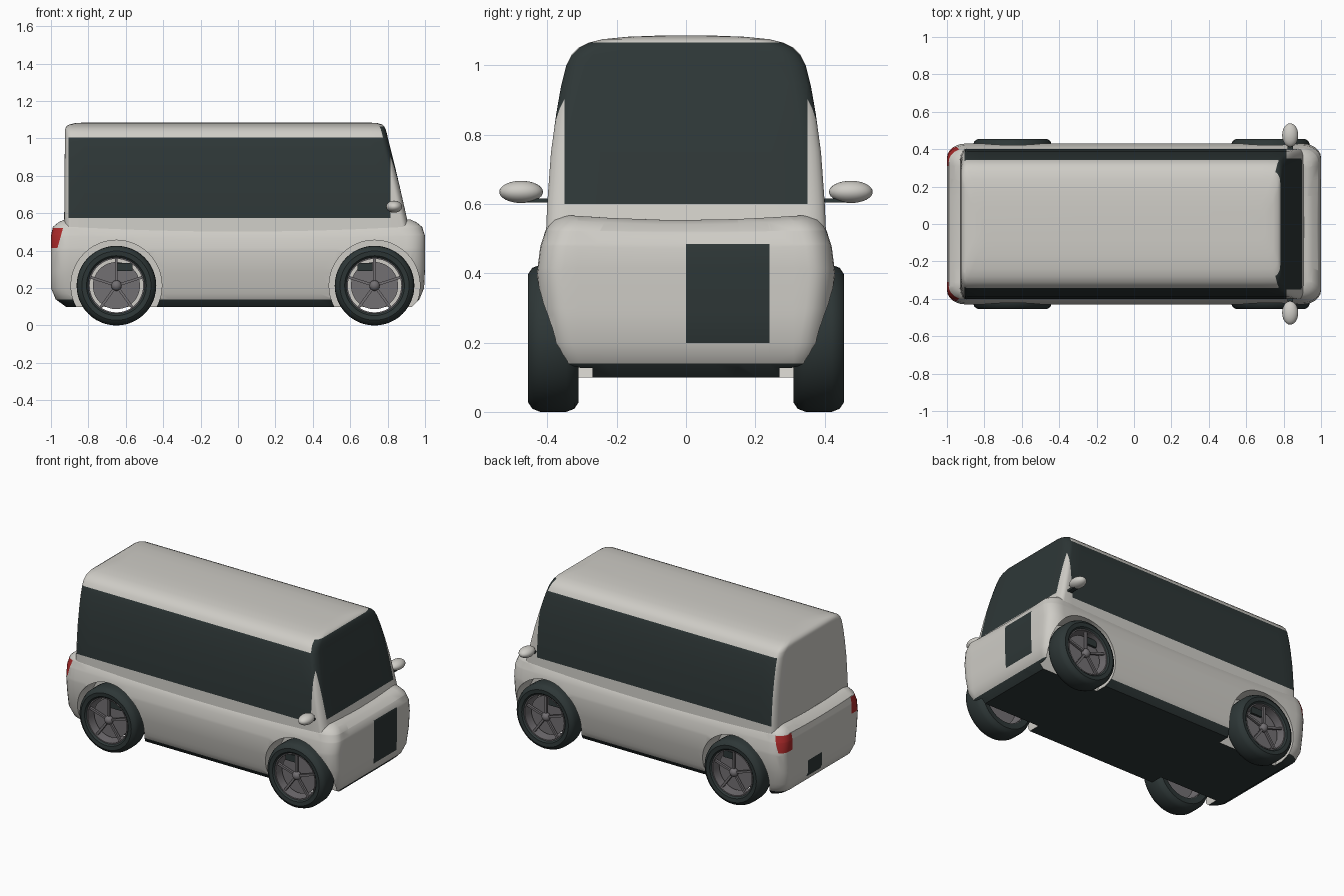
import bpy, bmesh, math
from mathutils import Vector

if "Cube" in bpy.data.objects:
    bpy.data.objects.remove(bpy.data.objects["Cube"])


def material(name, rgb):
    m = bpy.data.materials.new(name)
    m.use_nodes = True
    m.diffuse_color = (*rgb, 1)
    m.node_tree.nodes["Principled BSDF"].inputs["Base Color"].default_value = (*rgb, 1)
    return m


WHITE = material("warm white paint", (0.62, 0.605, 0.565))
DARK = material("dark glass and rubber", (0.027, 0.038, 0.038))
RED = material("tail light red", (0.40, 0.022, 0.022))
GREY = material("wheel grey", (0.17, 0.16, 0.17))


def finish(name, bm, mats, angle=35):
    bmesh.ops.recalc_face_normals(bm, faces=bm.faces)
    mesh = bpy.data.meshes.new(name)
    bm.to_mesh(mesh)
    bm.free()
    for m in mats:
        mesh.materials.append(m)
    ob = bpy.data.objects.new(name, mesh)
    bpy.context.collection.objects.link(ob)
    smooth(ob, angle)
    return ob


def smooth(ob, angle):
    bpy.ops.object.select_all(action="DESELECT")
    ob.select_set(True)
    bpy.context.view_layer.objects.active = ob
    bpy.ops.object.shade_smooth_by_angle(angle=math.radians(angle))


def loft(rings, closed=False):
    """Skin a list of point rings; closed joins the last ring to the first."""
    bm = bmesh.new()
    loops = [[bm.verts.new(p) for p in ring] for ring in rings]
    pairs = list(zip(loops, loops[1:]))
    if closed:
        pairs.append((loops[-1], loops[0]))
    else:
        bm.faces.new(loops[0])
        bm.faces.new(loops[-1])
    for a, b in pairs:
        for i in range(len(a)):
            j = (i + 1) % len(a)
            bm.faces.new((a[i], a[j], b[j], b[i]))
    bmesh.ops.recalc_face_normals(bm, faces=bm.faces)
    return bm


def plan_ring(z, back, front, w, rx, ry, side=24, end=8, corner=6):
    """Rounded rectangle seen from above, evenly divided."""
    pts = []
    corners = [(front, w, 1, 1), (back, w, -1, 1), (back, -w, -1, -1), (front, -w, 1, -1)]
    for k, (x, y, sx, sy) in enumerate(corners):
        cx, cy = x - sx * rx, y - sy * ry
        for i in range(corner + 1):
            a = math.pi / 2 * (k + i / corner)
            pts.append(Vector((cx + rx * math.cos(a), cy + ry * math.sin(a), z)))
        nx, ny, tx, ty = corners[(k + 1) % 4]
        a = math.pi / 2 * (k + 1)
        stop = Vector((nx - tx * rx + rx * math.cos(a), ny - ty * ry + ry * math.sin(a), z))
        n = side if k % 2 == 0 else end
        start = pts[-1].copy()
        pts += [start.lerp(stop, i / n) for i in range(1, n)]
    return pts


def cut(bm, co, no):
    geom = bm.verts[:] + bm.edges[:] + bm.faces[:]
    bmesh.ops.bisect_plane(bm, geom=geom, plane_co=co, plane_no=no, dist=1e-5)


def cut_axis(bm, axis, *values):
    no = Vector((0, 0, 0))
    no[axis] = 1
    for v in values:
        cut(bm, no * v, no)


# Lower body: rounded tub with a dipping shoulder line
hull_levels = [(0.10, -0.92, 0.93, 0.35), (0.14, -0.975, 0.97, 0.385), (0.20, -1, 0.995, 0.403),
               (0.30, -1, 1, 0.42), (0.40, -1, 1, 0.43), (0.48, -1, 1, 0.42),
               (0.53, -0.99, 0.985, 0.405), (0.56, -0.96, 0.955, 0.388), (0.578, -0.93, 0.925, 0.37)]
rings = [plan_ring(*lv, 0.10, 0.075) for lv in hull_levels]
for ring in rings:
    for p in ring:
        t = max(0, (p.z - 0.42) / 0.158)
        p.z -= t * (0.042 * (1 - p.x ** 2) + 0.018 * max(0, 1 - (p.y / 0.38) ** 2))
bm = loft(rings)
cut_axis(bm, 1, 0, 0.15, 0.24, 0.31, -0.31)
cut_axis(bm, 2, 0.17, 0.20, 0.28, 0.415, 0.485, 0.522)
lamp_co, lamp_no = Vector((-0.935, 0, 0.522)), Vector((0.107, 0, -0.03)).normalized()
cut(bm, lamp_co, lamp_no)
bm.normal_update()
for f in bm.faces:
    c = f.calc_center_median()
    grille = c.x > 0.9 and 0 < c.y < 0.24 and 0.20 < c.z < 0.485
    plate = c.x < -0.9 and 0 < c.y < 0.15 and 0.17 < c.z < 0.28
    lamp = (c - lamp_co).dot(lamp_no) < 0 and abs(c.y) > 0.31 and 0.415 < c.z < 0.522
    if c.z < 0.14 or grille or plate:
        f.material_index = 1
    elif lamp and c.x < -0.9:
        f.material_index = 2
hull = finish("lower_body", bm, [WHITE, DARK, RED])

# Wheel arches cut from the lower body
WHEEL_Z, AXLES = 0.213, {"rear": -0.65, "front": 0.73}
SIDES = {"left": 1, "right": -1}


def circle(cx, y, r, n=48):
    return [(cx + r * math.cos(2 * math.pi * i / n), y, WHEEL_Z + r * math.sin(2 * math.pi * i / n))
            for i in range(n)]


for end, ax in AXLES.items():
    for side, s in SIDES.items():
        cutter = finish("arch_cutter", loft([circle(ax, s * 0.27, 0.243), circle(ax, s * 0.6, 0.243)]), [WHITE])
        mod = hull.modifiers.new("arch", "BOOLEAN")
        mod.operation, mod.solver, mod.object = "DIFFERENCE", "EXACT", cutter
        bpy.context.view_layer.objects.active = hull
        bpy.ops.object.modifier_apply(modifier=mod.name)
        bpy.data.objects.remove(cutter)
smooth(hull, 35)

# Cabin: tapering upper body with sloped windscreen and crowned roof
cabin_levels = [(0.48, -0.93, 0.925, 0.405), (0.60, -0.929, 0.897, 0.40), (0.75, -0.928, 0.863, 0.389),
                (0.86, -0.927, 0.837, 0.374), (0.94, -0.926, 0.817, 0.36), (1.0, -0.925, 0.802, 0.345),
                (1.03, -0.925, 0.795, 0.33), (1.05, -0.924, 0.789, 0.31), (1.065, -0.918, 0.782, 0.28),
                (1.075, -0.90, 0.77, 0.24), (1.082, -0.87, 0.745, 0.17), (1.085, -0.82, 0.70, 0.09)]
bm = loft([plan_ring(*lv, 0.035, 0.06) for lv in cabin_levels])
cut_axis(bm, 0, -0.905, 0.815)
cut_axis(bm, 1, -0.35, 0.35)
cut_axis(bm, 2, 0.575, 0.60, 1.005, 1.065)
bm.normal_update()
for f in bm.faces:
    c, n = f.calc_center_median(), f.normal
    side_glass = abs(n.y) > 0.5 and -0.905 < c.x < 0.815 and 0.575 < c.z < 1.005
    screen = n.x > 0.2 and c.x > 0.74 and abs(c.y) < 0.35 and 0.60 < c.z < 1.065
    f.material_index = int(side_glass or screen)
finish("cabin", bm, [WHITE, DARK], 40)


def box(name, lo, hi, mat):
    bm = bmesh.new()
    bmesh.ops.create_cube(bm, size=1)
    lo, hi = Vector(lo), Vector(hi)
    for v in bm.verts:
        v.co = (lo + hi) / 2 + v.co * (hi - lo)
    return finish(name, bm, [mat])


def ball(name, centre, radii, mat):
    bm = bmesh.new()
    bmesh.ops.create_uvsphere(bm, u_segments=24, v_segments=16, radius=1)
    for v in bm.verts:
        v.co = Vector(centre) + v.co * Vector(radii)
    return finish(name, bm, [mat], 60)


def lathe(name, cx, s, profile, mat):
    return finish(name, loft([circle(cx, s * y, r) for r, y in profile], closed=True), [mat])


# Wheels: tyre, rim ring, dish, spokes, hub and brake
tyre = [(0.148, 0.315), (0.185, 0.31), (0.203, 0.322), (0.212, 0.345), (0.213, 0.38),
        (0.212, 0.42), (0.203, 0.443), (0.185, 0.455), (0.16, 0.452), (0.148, 0.44)]
rim = [(0.143, 0.32), (0.15, 0.32), (0.15, 0.443), (0.143, 0.443)]
for end, ax in AXLES.items():
    for side, s in SIDES.items():
        tag = f"{end}_{side}"
        lathe("tyre_" + tag, ax, s, tyre, DARK)
        lathe("rim_" + tag, ax, s, rim, GREY)
        finish("dish_" + tag, loft([circle(ax, s * 0.38, 0.126), circle(ax, s * 0.40, 0.126)]), [GREY])
        ball("hub_" + tag, (ax, s * 0.425, WHEEL_Z), (0.028, 0.025, 0.028), GREY)
        bm = bmesh.new()
        for k in range(5):
            a = math.pi / 2 + k * math.tau / 5
            out, across = Vector((math.cos(a), 0, math.sin(a))), Vector((-math.sin(a), 0, math.cos(a)))
            new = bmesh.ops.create_cube(bm, size=1)["verts"]
            for v in new:
                r = 0.08 + 0.135 * v.co.x
                v.co = (Vector((ax, s * (0.425 + 0.015 * v.co.y), WHEEL_Z))
                        + out * r + across * v.co.z * 0.014)
        finish("spokes_" + tag, bm, [GREY])
        bx = ax + (0.045 if end == "rear" else -0.05)
        box("brake_" + tag, (bx - 0.04, s * 0.40, 0.29), (bx + 0.04, s * 0.415, 0.335), DARK)

# Door mirrors on short stalks
for side, s in SIDES.items():
    ball("mirror_" + side, (0.835, s * 0.475, 0.635), (0.043, 0.063, 0.032), WHITE)
    box("mirror_stalk_" + side, (0.82, s * 0.37, 0.604), (0.85, s * 0.46, 0.616), DARK)
